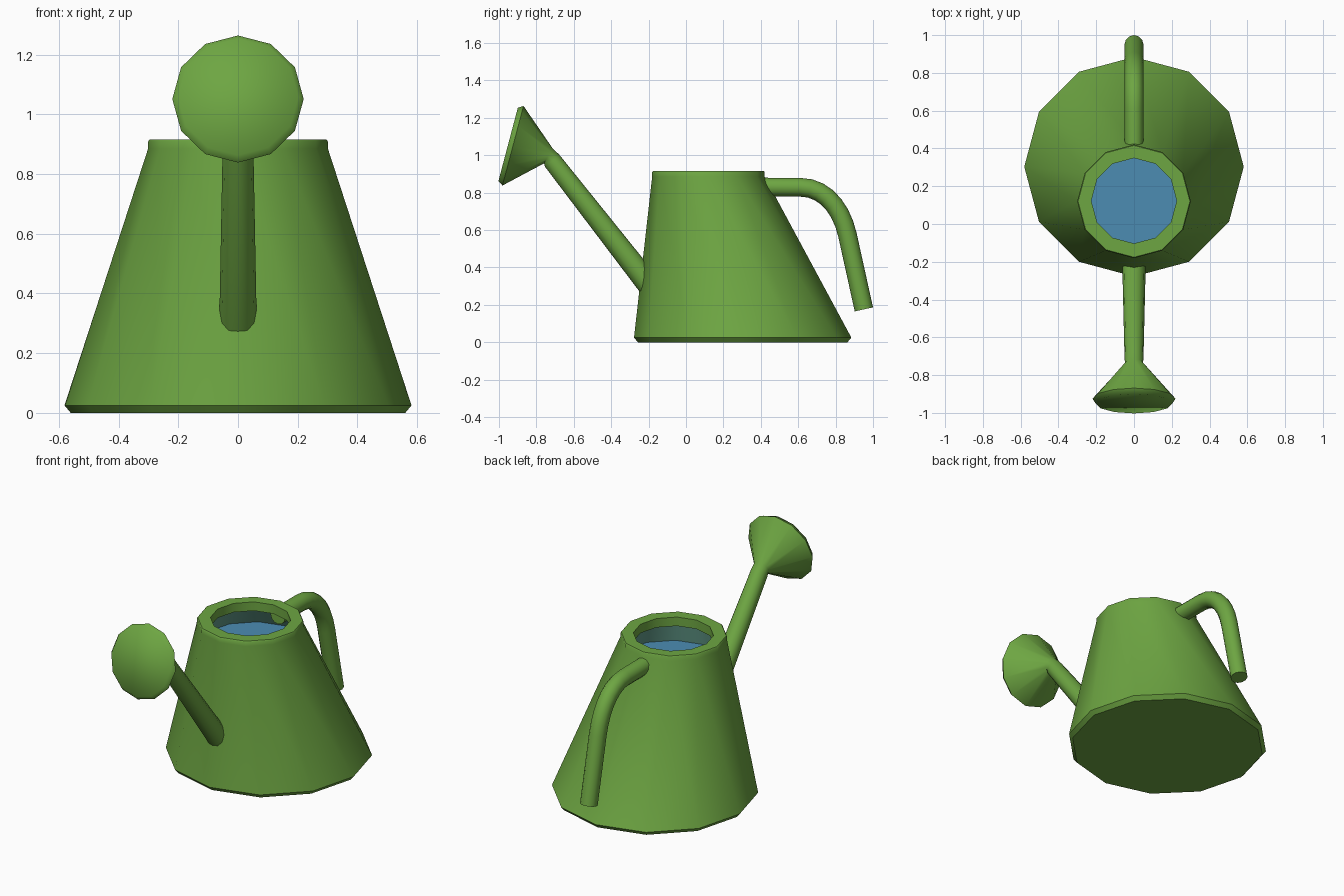
import bpy, bmesh, math

if "Cube" in bpy.data.objects:
    bpy.data.objects.remove(bpy.data.objects["Cube"])


def material(name, rgb):
    m = bpy.data.materials.new(name)
    m.diffuse_color = (*rgb, 1)
    m.use_nodes = True
    m.node_tree.nodes["Principled BSDF"].inputs["Base Color"].default_value = m.diffuse_color
    return m


green = material("leaf_green", (0.155, 0.381, 0.055))
teal = material("wet_teal", (0.12, 0.32, 0.25))
blue = material("water_blue", (0.072, 0.262, 0.45))


def loft(name, rings, mats, angle, sides=12, band_mats=None):
    """Closed skin through rings (y, z, up_y, up_z, radius); caps at both ends."""
    bm = bmesh.new()
    loops = []
    for y, z, uy, uz, r in rings:
        k = math.hypot(uy, uz)
        loop = []
        for i in range(sides):
            a = 2 * math.pi * i / sides
            c = r * math.cos(a)
            loop.append(bm.verts.new((r * math.sin(a), y + uy / k * c, z + uz / k * c)))
        loops.append(loop)
    bm.faces.new(loops[0])
    for n, (p, q) in enumerate(zip(loops, loops[1:])):
        for i in range(sides):
            j = (i + 1) % sides
            f = bm.faces.new((p[i], p[j], q[j], q[i]))
            f.material_index = band_mats[n] if band_mats else 0
    end = bm.faces.new(loops[-1])
    end.material_index = band_mats[-1] if band_mats else 0
    bmesh.ops.recalc_face_normals(bm, faces=bm.faces)
    me = bpy.data.meshes.new(name)
    bm.to_mesh(me)
    bm.free()
    for m in mats:
        me.materials.append(m)
    ob = bpy.data.objects.new(name, me)
    bpy.context.collection.objects.link(ob)
    bpy.ops.object.select_all(action='DESELECT')
    ob.select_set(True)
    bpy.context.view_layer.objects.active = ob
    bpy.ops.object.shade_smooth_by_angle(angle=math.radians(angle))
    return ob


# body: slanted cone, rim, overhanging lip, wet inner wall and water surface
body = [(0.303, 0.0, 0.56), (0.303, 0.025, 0.581), (0.12, 0.885, 0.301),
        (0.12, 0.909, 0.301), (0.12, 0.915, 0.296), (0.123, 0.915, 0.226),
        (0.123, 0.86, 0.226), (0.125, 0.86, 0.276), (0.15, 0.74, 0.315)]
loft("can_body", [(y, z, 1, 0, r) for y, z, r in body], [green, teal, blue], 40,
     band_mats=[0, 0, 0, 0, 0, 0, 0, 1, 2])

# spout with flared sprinkler head
loft("spout_and_sprinkler", [
    (-0.18, 0.285, 0.78, 0.625, 0.063),
    (-0.715, 0.97, 0.78, 0.625, 0.050),
    (-0.737, 0.998, 0.47, 0.88, 0.047),
    (-0.925, 1.051, 0.256, 0.967, 0.220),
    (-0.951, 1.058, 0.256, 0.967, 0.202)], [green], 60)

# handle: tube swept along a straight start, a curved bend and a straight grip
bend = [(0.61, 0.829), (0.74, 0.829), (0.83, 0.72), (0.863, 0.575)]
path = [(0.39, 0.83)]
for i in range(8):
    t = i / 7
    w = ((1 - t) ** 3, 3 * t * (1 - t) ** 2, 3 * t * t * (1 - t), t ** 3)
    path.append(tuple(sum(k * p[c] for k, p in zip(w, bend)) for c in (0, 1)))
path.append((0.951, 0.176))
rings = []
for i, (y, z) in enumerate(path):
    a, b = path[max(i - 1, 0)], path[min(i + 1, len(path) - 1)]
    rings.append((y, z, a[1] - b[1], b[0] - a[0], 0.05))
loft("handle", rings, [green], 40)
